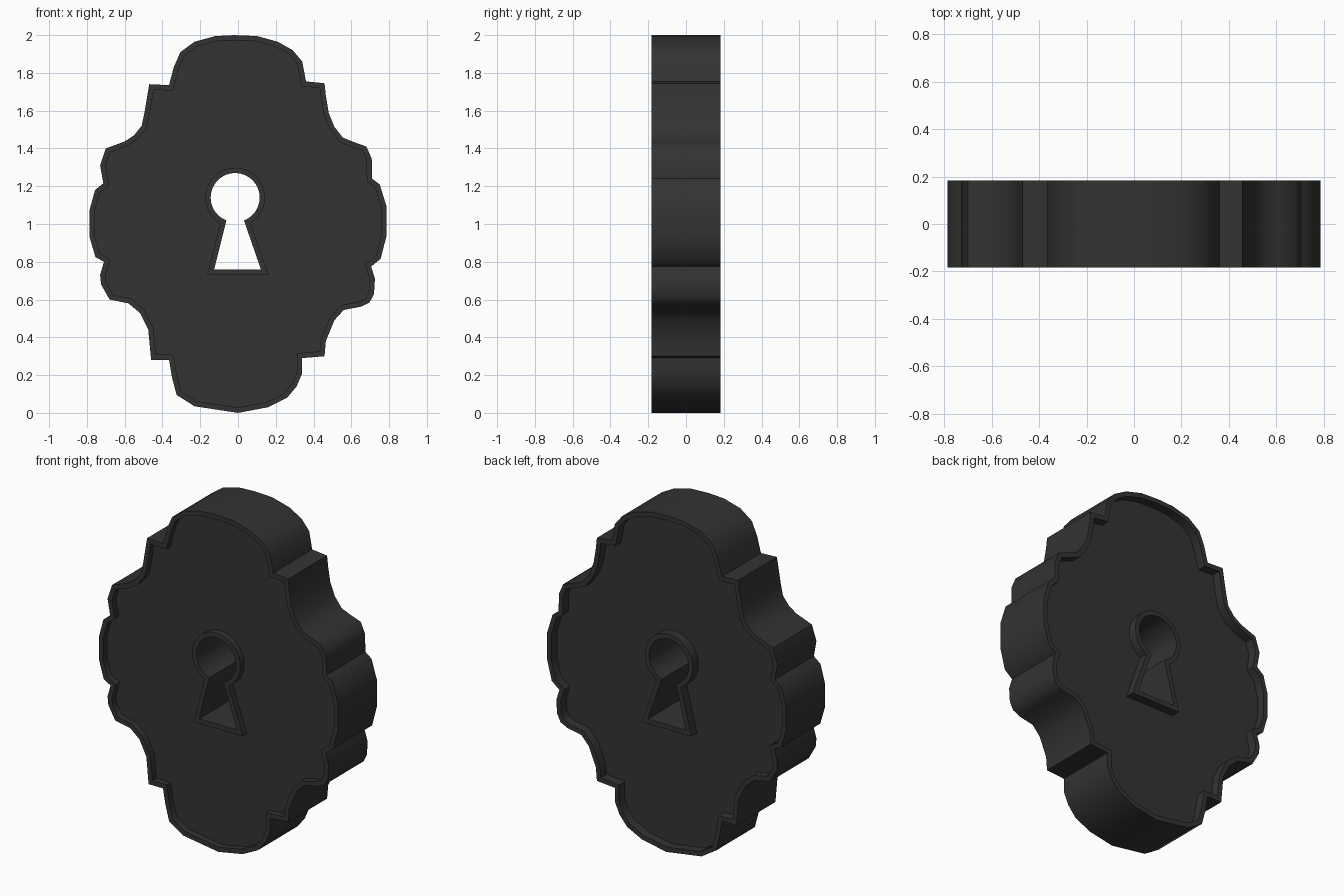
import bpy
import bmesh
import math
from mathutils import Vector

if "Cube" in bpy.data.objects:
    bpy.data.objects.remove(bpy.data.objects["Cube"])

RIM_HALF, RIM_WIDTH = 0.183, 0.028
PANEL_FRONT, PANEL_BACK = -0.146, 0.13

# One dark iron colour for the whole plate
iron = bpy.data.materials.new("dark_iron")
iron.use_nodes = True
iron_colour = (0.033, 0.033, 0.033, 1)
iron.diffuse_color = iron_colour
iron.node_tree.nodes["Principled BSDF"].inputs["Base Color"].default_value = iron_colour

# Scalloped outline, clockwise, one run per lobe or step
top_lobe = [(-.365, 1.735), (-.34, 1.83), (-.305, 1.91), (-.23, 1.965), (-.12, 1.995),
            (-.02, 2), (.1, 1.995), (.21, 1.965), (.29, 1.92), (.34, 1.86), (.36, 1.755)]
right_shoulder = [(.458, 1.745), (.465, 1.68), (.48, 1.59), (.51, 1.515), (.555, 1.457)]
right_upper_lobe = [(.61, 1.435), (.68, 1.41), (.708, 1.345), (.71, 1.24)]
right_lobe = [(.75, 1.21), (.787, 1.09), (.787, .94), (.755, .815)]
right_lower_lobe = [(.705, .775), (.725, .71), (.72, .63), (.697, .585), (.65, .562), (.56, .545)]
right_foot = [(.51, .49), (.465, .38), (.458, .3)]
bottom_lobe = [(.34, .29), (.34, .21), (.31, .14), (.26, .08), (.16, .03), (0, 0),
               (-.23, .035), (-.325, .095), (-.35, .19), (-.365, .28)]
left_foot = [(-.46, .28), (-.475, .44), (-.52, .53), (-.58, .58)]
left_lower_lobe = [(-.68, .6), (-.725, .68), (-.73, .73), (-.71, .8)]
left_lobe = [(-.755, .825), (-.787, .935), (-.787, 1.07), (-.757, 1.18)]
left_upper_lobe = [(-.713, 1.215), (-.73, 1.31), (-.7, 1.4), (-.6, 1.437)]
left_shoulder = [(-.55, 1.47), (-.51, 1.52), (-.495, 1.59), (-.47, 1.74)]
outline = (top_lobe + right_shoulder + right_upper_lobe + right_lobe + right_lower_lobe
           + right_foot + bottom_lobe + left_foot + left_lower_lobe + left_lobe
           + left_upper_lobe + left_shoulder)


def keyhole_outline(centre_x, centre_z, radius, steps=28):
    """Round eye joined to a flared slot, clockwise."""
    points = []
    for i in range(steps + 1):
        angle = math.radians(249 - 318 * i / steps)
        points.append((centre_x + radius * math.cos(angle),
                       centre_z + radius * math.sin(angle)))
    return points + [(.122, .758), (-.127, .758)]


def inset(points, width):
    """Offset a clockwise outline inward (negative width: outward) with mitred corners."""
    pts = [Vector(p) for p in points]
    result = []
    for i, p in enumerate(pts):
        before = (p - pts[i - 1]).normalized()
        after = (pts[(i + 1) % len(pts)] - p).normalized()
        n1 = Vector((before.y, -before.x))
        n2 = Vector((after.y, -after.x))
        result.append(p + (n1 + n2) * width / (1 + n1.dot(n2)))
    return result


def add_object(name, bm):
    mesh = bpy.data.meshes.new(name)
    bm.to_mesh(mesh)
    bm.free()
    mesh.materials.append(iron)
    obj = bpy.data.objects.new(name, mesh)
    bpy.context.collection.objects.link(obj)
    bpy.ops.object.select_all(action="DESELECT")
    obj.select_set(True)
    bpy.context.view_layer.objects.active = obj
    bpy.ops.object.shade_smooth_by_angle(angle=math.radians(50))


def raised_band(name, foot_loop, edge_loop):
    """Band from the front panel, over both rims, down to the back panel."""
    rows = [(foot_loop, PANEL_FRONT), (foot_loop, -RIM_HALF), (edge_loop, -RIM_HALF),
            (edge_loop, RIM_HALF), (foot_loop, RIM_HALF), (foot_loop, PANEL_BACK)]
    bm = bmesh.new()
    rings = [[bm.verts.new((x, y, z)) for x, z in loop] for loop, y in rows]
    for a, b in zip(rings, rings[1:]):
        for i in range(len(a)):
            bm.faces.new((a[i - 1], a[i], b[i], b[i - 1]))
    bmesh.ops.recalc_face_normals(bm, faces=bm.faces[:])
    add_object(name, bm)


def pierced_sheet(name, outer, hole, y):
    """Flat panel with a hole, facing away from the middle of the plate."""
    bm = bmesh.new()
    edges = []
    for loop in (outer, hole):
        verts = [bm.verts.new((x, y, z)) for x, z in loop]
        edges += [bm.edges.new((v, verts[(i + 1) % len(verts)])) for i, v in enumerate(verts)]
    bmesh.ops.triangle_fill(bm, edges=edges, use_beauty=True, normal=(0, y, 0))
    bm.normal_update()
    inward = [f for f in bm.faces if f.normal.y * y < 0]
    bmesh.ops.reverse_faces(bm, faces=inward)
    add_object(name, bm)


keyhole = keyhole_outline(-.015, 1.14, .13)
inner_outline = inset(outline, RIM_WIDTH)
collar_outline = inset(keyhole, -RIM_WIDTH)

# Raised border, keyhole collar, and a recessed panel on each side
raised_band("outer_rim", inner_outline, outline)
raised_band("keyhole_collar", collar_outline, keyhole)
pierced_sheet("front_panel", inner_outline, collar_outline, PANEL_FRONT)
pierced_sheet("back_panel", inner_outline, collar_outline, PANEL_BACK)
